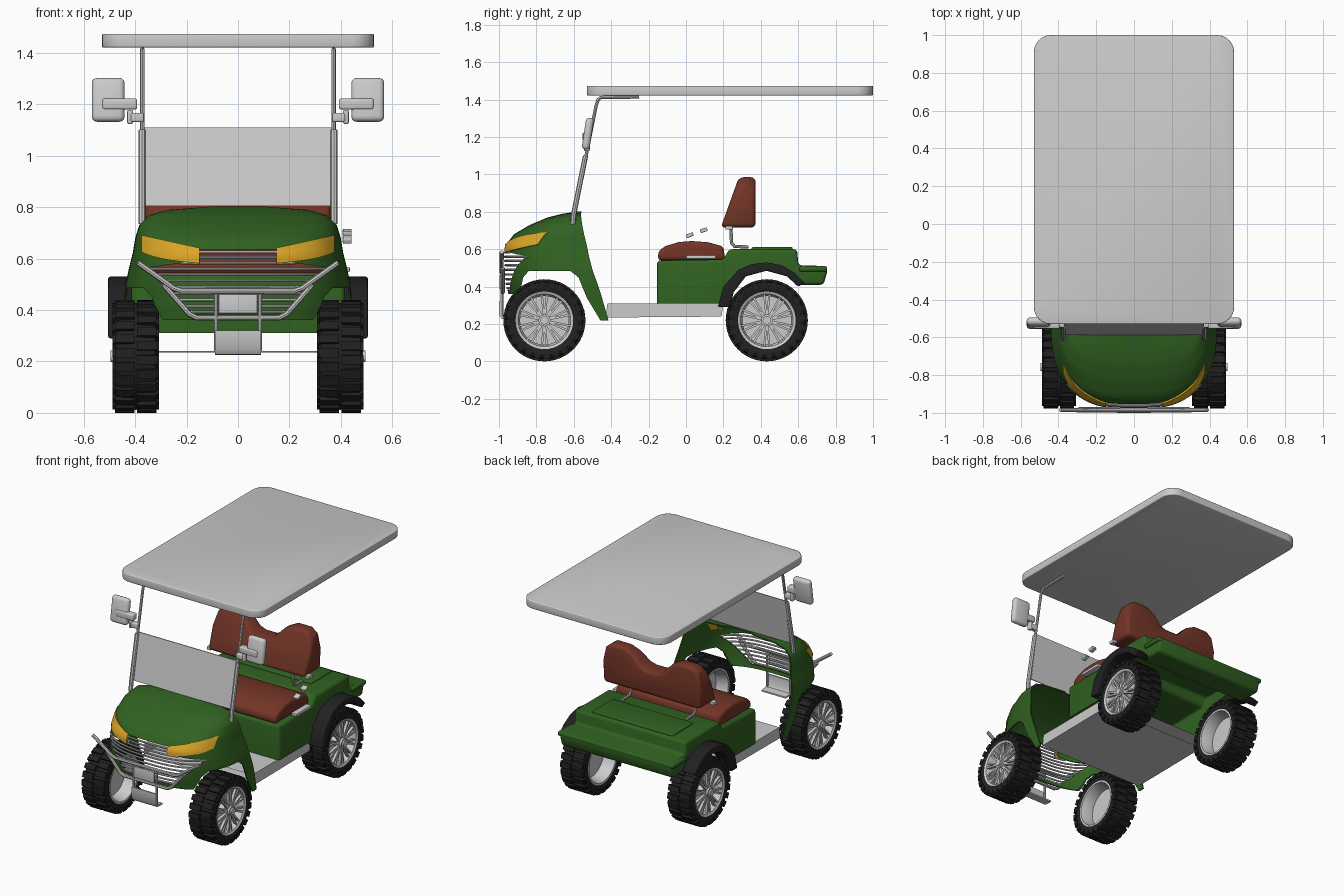
import bpy, bmesh
from math import sin, cos, asin, pi, radians
from mathutils import Matrix, Vector

if "Cube" in bpy.data.objects:
    bpy.data.objects.remove(bpy.data.objects["Cube"])

COLORS = {"green": (.03, .12, .015), "brown": (.17, .035, .02),
          "yellow": (.7, .38, .02), "black": (.015, .015, .015)}
MATS = {}
for key, c in COLORS.items():
    MATS[key] = bpy.data.materials.new(key)
    MATS[key].diffuse_color = (*c, 1)


def finish(ob, color=None, bevel=0, solid=0, mirror=False, cutters=()):
    """Add modifiers, bake them, colour and shade."""
    if mirror:
        ob.modifiers.new("mirror", 'MIRROR').use_mirror_merge = False
    if bevel:
        m = ob.modifiers.new("bevel", 'BEVEL')
        m.width, m.segments, m.limit_method, m.angle_limit = bevel, 3, 'ANGLE', radians(40)
    if solid:
        m = ob.modifiers.new("solid", 'SOLIDIFY')
        m.thickness = solid
    for c in cutters:
        m = ob.modifiers.new("cut", 'BOOLEAN')
        m.object, m.operation, m.solver = c, 'DIFFERENCE', 'EXACT'
    dg = bpy.context.evaluated_depsgraph_get()
    mesh = bpy.data.meshes.new_from_object(ob.evaluated_get(dg))
    name = ob.name
    bpy.data.objects.remove(ob)
    for c in cutters:
        bpy.data.objects.remove(c)
    new = bpy.data.objects.new(name, mesh)
    bpy.context.collection.objects.link(new)
    if color:
        mesh.materials.clear()
        mesh.materials.append(MATS[color])
    bpy.ops.object.select_all(action='DESELECT')
    new.select_set(True)
    bpy.context.view_layer.objects.active = new
    bpy.ops.object.shade_smooth_by_angle(angle=radians(38))
    return new


def from_bm(name, bm, raw=False, **kw):
    bmesh.ops.recalc_face_normals(bm, faces=bm.faces)
    mesh = bpy.data.meshes.new(name)
    bm.to_mesh(mesh)
    bm.free()
    ob = bpy.data.objects.new(name, mesh)
    bpy.context.collection.objects.link(ob)
    if raw:
        ob.hide_render = True
        return ob
    return finish(ob, **kw)


def prism(name, pts, lo, hi, axis='x', skip=(), warp=None, **kw):
    """Extrude a 2D outline along an axis; skip drops side faces by index."""
    put = {'x': lambda a, b, t: (t, a, b), 'y': lambda a, b, t: (a, t, b),
           'z': lambda a, b, t: (a, b, t)}[axis]
    bm = bmesh.new()
    A = [bm.verts.new(put(a, b, lo)) for a, b in pts]
    B = [bm.verts.new(put(a, b, hi)) for a, b in pts]
    n = len(pts)
    bm.faces.new(A)
    bm.faces.new(B[::-1])
    for i in range(n):
        if i not in skip:
            j = (i + 1) % n
            bm.faces.new((A[i], B[i], B[j], A[j]))
    if warp:
        for v in bm.verts:
            v.co = warp(v.co)
    return from_bm(name, bm, **kw)


def cube(bm, c, s, rot=None):
    m = Matrix.Translation(c)
    m = (rot @ m if rot else m) @ Matrix.Diagonal((*s, 1))
    bmesh.ops.create_cube(bm, size=1, matrix=m)


def box(name, c, s, tilt=0, **kw):
    bm = bmesh.new()
    cube(bm, (0, 0, 0), s, Matrix.Translation(c) @ Matrix.Rotation(tilt, 4, 'X'))
    return from_bm(name, bm, **kw)


def tube(name, paths, r, **kw):
    cu = bpy.data.curves.new(name, 'CURVE')
    cu.dimensions, cu.bevel_depth, cu.bevel_resolution, cu.use_fill_caps = '3D', r, 2, True
    for pts in paths:
        sp = cu.splines.new('POLY')
        sp.points.add(len(pts) - 1)
        for p, q in zip(sp.points, pts):
            p.co = (*q, 1)
    ob = bpy.data.objects.new(name, cu)
    bpy.context.collection.objects.link(ob)
    return finish(ob, **kw)


def both(pts):
    return [pts, [(-x, y, z) for x, y, z in pts]]


def lathe(bm, prof, n=40):
    rings = [[bm.verts.new((x, r * cos(2 * pi * i / n), r * sin(2 * pi * i / n)))
              for i in range(n)] for x, r in prof]
    for a, b in zip(rings, rings[1:] + rings[:1]):
        for i in range(n):
            j = (i + 1) % n
            bm.faces.new((a[i], a[j], b[j], b[i]))


def cyl(bm, x0, x1, r, n=24):
    m = Matrix.Translation(((x0 + x1) / 2, 0, 0)) @ Matrix.Rotation(pi / 2, 4, 'Y')
    bmesh.ops.create_cone(bm, cap_ends=True, segments=n, radius1=r, radius2=r,
                          depth=x1 - x0, matrix=m)


# Front cowl: U-shaped levels (z, half width, nose y, rear y)
LEVELS = [(.803, .10, -.575, -.56), (.79, .27, -.66, -.562), (.77, .345, -.74, -.56),
          (.73, .385, -.835, -.555), (.68, .40, -.92, -.545), (.62, .41, -.965, -.53),
          (.56, .425, -.968, -.518), (.49, .44, -.965, -.50), (.42, .442, -.96, -.475),
          (.36, .44, -.95, -.455), (.22, .43, -.90, -.415)]
P = .7


def level(z):
    for a, b in zip(LEVELS, LEVELS[1:]):
        if z >= b[0]:
            t = (a[0] - z) / (a[0] - b[0])
            return [p + (q - p) * t for p, q in zip(a[1:], b[1:])]
    return LEVELS[-1][1:]


def on_cowl(x, z, out=0):
    w, yn, yb = level(z)
    th = asin(min(1, abs(x) / w) ** (1 / P))
    return (x, yb - (yb - yn) * cos(th) ** P - out, z)


bm = bmesh.new()
N, rows = 40, []
zs = [a[0] + (b[0] - a[0]) * k / 3 for a, b in zip(LEVELS, LEVELS[1:]) for k in range(3)] + [.22]
for z in zs:
    w, yn, yb = level(z)
    row = []
    for i in range(N + 1):
        th = -pi / 2 + pi * i / N
        s = abs(sin(th)) ** P * (1 if th > 0 else -1)
        row.append(bm.verts.new((w * s, yb - (yb - yn) * max(0, cos(th)) ** P, z)))
    rows.append(row)
for a, b in zip(rows, rows[1:]):
    for i in range(N):
        bm.faces.new((a[i], a[i + 1], b[i + 1], b[i]))
arch = prism("arch_cutter", [(-1.1, .1), (-1.1, .362), (-.89, .362), (-.87, .45), (-.84, .485),
             (-.62, .485), (-.575, .45), (-.53, .34), (-.455, .215), (-.45, .1)], -.6, .6, raw=True)
G = [(.15, .635), (.17, .59), (.35, .565), (.32, .53), (.22, .43), (.17, .385)]
hole = prism("grille_cutter", G + [(-x, z) for x, z in G[::-1]], -1.1, -.7, 'y', raw=True)
from_bm("front_cowl", bm, color="green", solid=.008, cutters=(arch, hole))

# Grille bars
bars = []
for z, g in [(.625, .16), (.605, .17), (.583, .22), (.56, .355), (.538, .335), (.515, .31),
             (.49, .285), (.465, .26), (.44, .235), (.415, .21), (.393, .185)]:
    bars.append([on_cowl(g * i / 8, z) for i in range(-8, 9)])
tube("grille_bars", bars, .006)

# Headlights follow the cowl surface
bm = bmesh.new()
grid = []
for i in range(11):
    s = i / 10
    zt, zb = .642 + .05 * s, .582 + .022 * s + .022 * s ** 4
    grid.append([bm.verts.new(on_cowl(.15 + .226 * s, zb + (zt - zb) * j / 5, .012))
                 for j in range(6)])
for a, b in zip(grid, grid[1:]):
    for j in range(5):
        bm.faces.new((a[j], b[j], b[j + 1], a[j + 1]))
from_bm("headlights", bm, color="yellow", solid=.014, mirror=True)

# Front guard bar with plate and step
tube("guard_bar", [[(-.39, -.985, .585), (-.25, -.986, .485), (-.22, -.986, .475),
                    (.22, -.986, .475), (.25, -.986, .485), (.39, -.985, .585)],
                   [(-.29, -.98, .50), (-.19, -.98, .385), (-.16, -.98, .37), (.16, -.98, .37),
                    (.19, -.98, .385), (.29, -.98, .50)]], .011)
tube("guard_uprights", both([(.085, -.985, .46), (.085, -.985, .24)]), .008)
box("guard_plate", (0, -.992, .425), (.15, .012, .075), bevel=.003)
prism("guard_step", [(-1, .32), (-1, .25), (-.985, .228), (-.93, .225), (-.93, .235),
                     (-.98, .24), (-.99, .255), (-.99, .32)], -.09, .09)

# Floor: tray open at front and back
prism("floor", [(-.43, .235), (-.42, .31), (.20, .31), (.19, .24)], -.40, .40, skip=(0, 2))

# Hollow rear body with deck, tail and wheel arches
prism("rear_body", [(-.155, .31), (-.155, .54), (.20, .545), (.23, .60), (.595, .60), (.60, .515),
      (.75, .51), (.755, .48), (.735, .41), (.585, .41), (.57, .46), (.45, .515), (.33, .48),
      (.24, .40), (.19, .31)], -.415, .415, skip=range(9, 15), color="green", bevel=.018, solid=.008)
box("deck_panel", (0, .46, .602), (.60, .22, .02), color="green", bevel=.009)
box("tail_lip", (0, .68, .495), (.86, .15, .03), color="green", bevel=.012)
prism("rear_fenders", [(.17, .29), (.20, .40), (.28, .49), (.35, .52), (.43, .53), (.51, .515),
      (.58, .475), (.635, .42), (.60, .40), (.54, .455), (.43, .485), (.32, .455), (.255, .37),
      (.235, .29)], .40, .505, color="black", bevel=.008, mirror=True)

# Seat cushion and twin-hump backrest
prism("seat_cushion", [(-.15, .54), (-.148, .59), (-.11, .617), (-.04, .638), (.03, .644),
      (.12, .637), (.20, .615), (.21, .54)], -.385, .385, color="brown", bevel=.02)
H = [(.36, .715), (.365, .86), (.345, .95), (.30, .985), (.20, .985), (.14, .955), (.08, .89), (.04, .875)]


def lean(v):
    if v.y < .3:
        v.y = .18 + max(0, v.z - .70) * .36
    return v


prism("seat_back", H + [(-x, z) for x, z in H[::-1]], .18, .372, 'y', warp=lean,
      color="brown", bevel=.025)
tube("seat_brackets", both([(.24, .24, .72), (.24, .243, .635), (.24, .26, .615), (.24, .335, .612)]), .009)
box("seat_hinges", (.365, .23, .715), (.03, .04, .02), mirror=True, bevel=.003)

# Small controls on the right side of the seat
box("side_handle", (.415, .08, .558), (.04, .16, .02), bevel=.004)
box("control_knob_front", (.425, .02, .675), (.035, .04, .02), tilt=.4, bevel=.004)
box("control_knob_rear", (.425, .095, .702), (.035, .04, .02), tilt=.3, bevel=.004)

# Roof
roof = [(cx + .09 * cos(a + k * pi / 12), cy + .09 * sin(a + k * pi / 12))
        for cx, cy, a in [(.44, .91, 0), (-.44, .91, pi / 2), (-.44, -.44, pi), (.44, -.44, 1.5 * pi)]
        for k in range(7)]
prism("roof", roof, 1.422, 1.474, 'z', bevel=.006)

# Windshield and posts
prism("windshield", [(-.588, .805), (-.533, 1.11), (-.527, 1.11), (-.582, .805)], -.365, .365)
tube("roof_posts", both([(.372, -.605, .73), (.372, -.60, .79), (.372, -.53, 1.12), (.372, -.48, 1.37),
                         (.372, -.47, 1.4), (.372, -.455, 1.412), (.372, -.25, 1.414)]), .009)
tube("windshield_frame", both([(.374, -.605, .735), (.374, -.60, .79), (.374, -.537, 1.1)]), .014)

# Wing mirrors
box("mirror_housings", (.505, -.525, 1.218), (.128, .042, .172), tilt=-.15, bevel=.02, mirror=True)
box("mirror_arms", (.46, -.532, 1.202), (.135, .045, .042), bevel=.008, mirror=True)
box("mirror_stems", (.42, -.53, 1.152), (.022, .03, .055), bevel=.006, mirror=True)
box("mirror_clamps", (.392, -.53, 1.15), (.05, .035, .035), bevel=.006, mirror=True)

# Wheels: tyre with staggered lugs, spoked rim
tyre = bmesh.new()
lathe(tyre, [(-.074, .145), (-.084, .16), (-.087, .185), (-.076, .203), (0, .208), (.076, .203),
             (.087, .185), (.084, .16), (.074, .145)], 48)
for i in range(24):
    for s in (-1, 1):
        r = Matrix.Rotation(2 * pi * (i + .25 * s) / 24, 4, 'X')
        cube(tyre, (.043 * s, 0, .21), (.076, .036, .018), r)
        cube(tyre, (.08 * s, 0, .194), (.02, .034, .026), r)
tyre = from_bm("tyre", tyre, color="black")
rim = bmesh.new()
lathe(rim, [(-.082, .156), (-.082, .144), (-.03, .13), (.05, .13), (.078, .141), (.084, .154)])
cyl(rim, 0, .01, .132, 32)
cyl(rim, .01, .088, .032)
cyl(rim, .088, .098, .022)
for i in range(10):
    for d in (-.1, .1):
        cube(rim, (.066, 0, .083), (.018, .011, .112), Matrix.Rotation(2 * pi * i / 10 + d, 4, 'X'))
rim = from_bm("rim", rim)
for base in (tyre, rim):
    name = base.name
    for y, end in ((-.757, "front"), (.432, "rear")):
        for s, side in ((1, "right"), (-1, "left")):
            ob = bpy.data.objects.new(f"{end}_{side}_{name}", base.data)
            ob.location = (.398 * s, y, .22)
            ob.rotation_euler.z = 0 if s > 0 else pi
            bpy.context.collection.objects.link(ob)
    bpy.data.objects.remove(base)

for m in bpy.data.materials:
    if m.users and not m.is_grease_pencil:
        m.use_nodes = True
        m.node_tree.nodes["Principled BSDF"].inputs["Base Color"].default_value = m.diffuse_color
